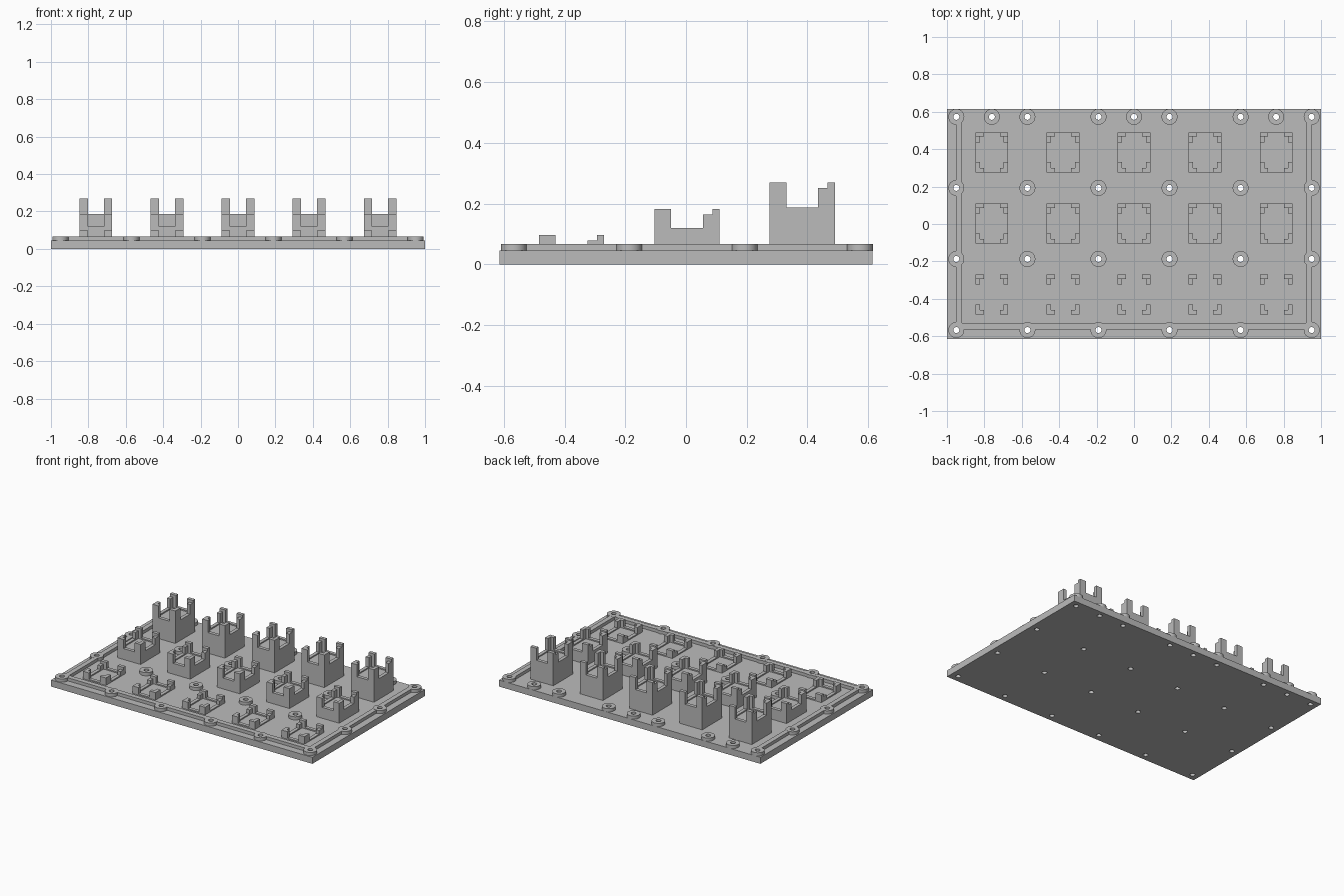
import bpy, bmesh, math
from mathutils import Matrix, Vector

if "Cube" in bpy.data.objects:
    bpy.data.objects.remove(bpy.data.objects["Cube"])

grey = bpy.data.materials.new("plain_grey")
grey.diffuse_color = (0.5, 0.5, 0.5, 1)
grey.use_nodes = True
grey.node_tree.nodes["Principled BSDF"].inputs["Base Color"].default_value = grey.diffuse_color

PLATE_TOP, RIM_TOP = 0.045, 0.067
HALF_Y = 0.615


def add_box(bm, x0, x1, y0, y1, z0, z1):
    size = Vector((x1 - x0, y1 - y0, z1 - z0))
    mid = Vector((x0 + x1, y0 + y1, z0 + z1)) / 2
    bmesh.ops.create_cube(bm, size=1, matrix=Matrix.Translation(mid) @ Matrix.Diagonal(size).to_4x4())


def add_cylinder(bm, x, y, r, z0, z1, segments=32):
    bmesh.ops.create_cone(bm, cap_ends=True, segments=segments, radius1=r, radius2=r,
                          depth=z1 - z0, matrix=Matrix.Translation((x, y, (z0 + z1) / 2)))


def mesh_from(bm, name):
    mesh = bpy.data.meshes.new(name)
    bm.to_mesh(mesh)
    bm.free()
    mesh.materials.append(grey)
    return mesh


def add_object(name, mesh, location=(0, 0, 0)):
    ob = bpy.data.objects.new(name, mesh)
    ob.location = location
    bpy.context.collection.objects.link(ob)
    return ob


def smooth(ob):
    bpy.ops.object.select_all(action='DESELECT')
    ob.select_set(True)
    bpy.context.view_layer.objects.active = ob
    bpy.ops.object.shade_smooth_by_angle(angle=math.radians(30))


# Screw positions: a regular grid plus three extra along the back edge
screws = [(-0.95 + 0.38 * i, -0.567 + 0.38 * j) for i in range(6) for j in range(4)]
screws += [(x, 0.573) for x in (-0.76, 0, 0.76)]

# Cutter for all screw holes
bm = bmesh.new()
for x, y in screws:
    add_cylinder(bm, x, y, 0.016, -0.05, 0.15)
cutter = add_object("screw_hole_cutter", mesh_from(bm, "screw_hole_cutter"))
cutter.hide_render = True
cutter.hide_viewport = True
cutter.display_type = 'WIRE'


def drill(ob):
    mod = ob.modifiers.new("screw_holes", 'BOOLEAN')
    mod.operation = 'DIFFERENCE'
    mod.solver = 'EXACT'
    mod.object = cutter


# Base plate
bm = bmesh.new()
add_box(bm, -1, 1, -HALF_Y, HALF_Y, 0, PLATE_TOP)
plate = add_object("base_plate", mesh_from(bm, "base_plate"))
drill(plate)

# Raised rim on the two sides and the front
rims = {
    "rim_left": (-0.953, -0.92, -0.565, 0.573),
    "rim_right": (0.92, 0.953, -0.565, 0.573),
    "rim_front": (-0.92, 0.92, -0.565, -0.53),
}
for name, (x0, x1, y0, y1) in rims.items():
    bm = bmesh.new()
    add_box(bm, x0, x1, y0, y1, PLATE_TOP - 0.002, RIM_TOP - 0.0005)
    drill(add_object(name, mesh_from(bm, name)))

# Screw bosses
bm = bmesh.new()
for x, y in screws:
    add_cylinder(bm, x, y, 0.0425, PLATE_TOP - 0.001, RIM_TOP)
bosses = add_object("screw_bosses", mesh_from(bm, "screw_bosses"))
smooth(bosses)
drill(bosses)

# Sockets: pedestal, low lip around a shallow recess, L-shaped corner posts
HX, HY, WALL = 0.0875, 0.1075, 0.024


def socket_mesh(name, sill, top):
    bm = bmesh.new()
    floor = sill - 0.008
    if floor > PLATE_TOP + 0.001:
        add_box(bm, -HX, HX, -HY, HY, PLATE_TOP, floor)
    for s in (-1, 1):
        xo, xi = s * HX, s * (HX - WALL)
        xa, xb = min(xo, xi), max(xo, xi)
        # lip
        add_box(bm, xa, xb, -HY, HY, floor, sill)
        ya, yb = sorted((s * HY, s * (HY - WALL)))
        add_box(bm, -HX + WALL, HX - WALL, ya, yb, floor, sill)
        # front corner: both legs at full height
        add_box(bm, xa, xb, -HY, -HY + 0.055, sill, top)
        la, lb = sorted((xi, s * (HX - 0.045)))
        add_box(bm, la, lb, -HY, -HY + WALL, sill, top)
        # back corner: full height across, stepped down along the side
        add_box(bm, xa, xb, HY - WALL, HY, sill, top)
        add_box(bm, la, lb, HY - WALL, HY, sill, top)
        add_box(bm, xa, xb, HY - 0.055, HY - WALL, sill, top - 0.018)
    return mesh_from(bm, name)


rows = [("front", -0.377, 0.053, 0.097),
        ("middle", 0.003, 0.12, 0.183),
        ("back", 0.383, 0.187, 0.27)]
for row, y, sill, top in rows:
    mesh = socket_mesh(row + "_socket", sill, top)
    for i in range(5):
        add_object(f"{row}_socket_{i + 1}", mesh, (-0.76 + 0.38 * i, y, 0))
